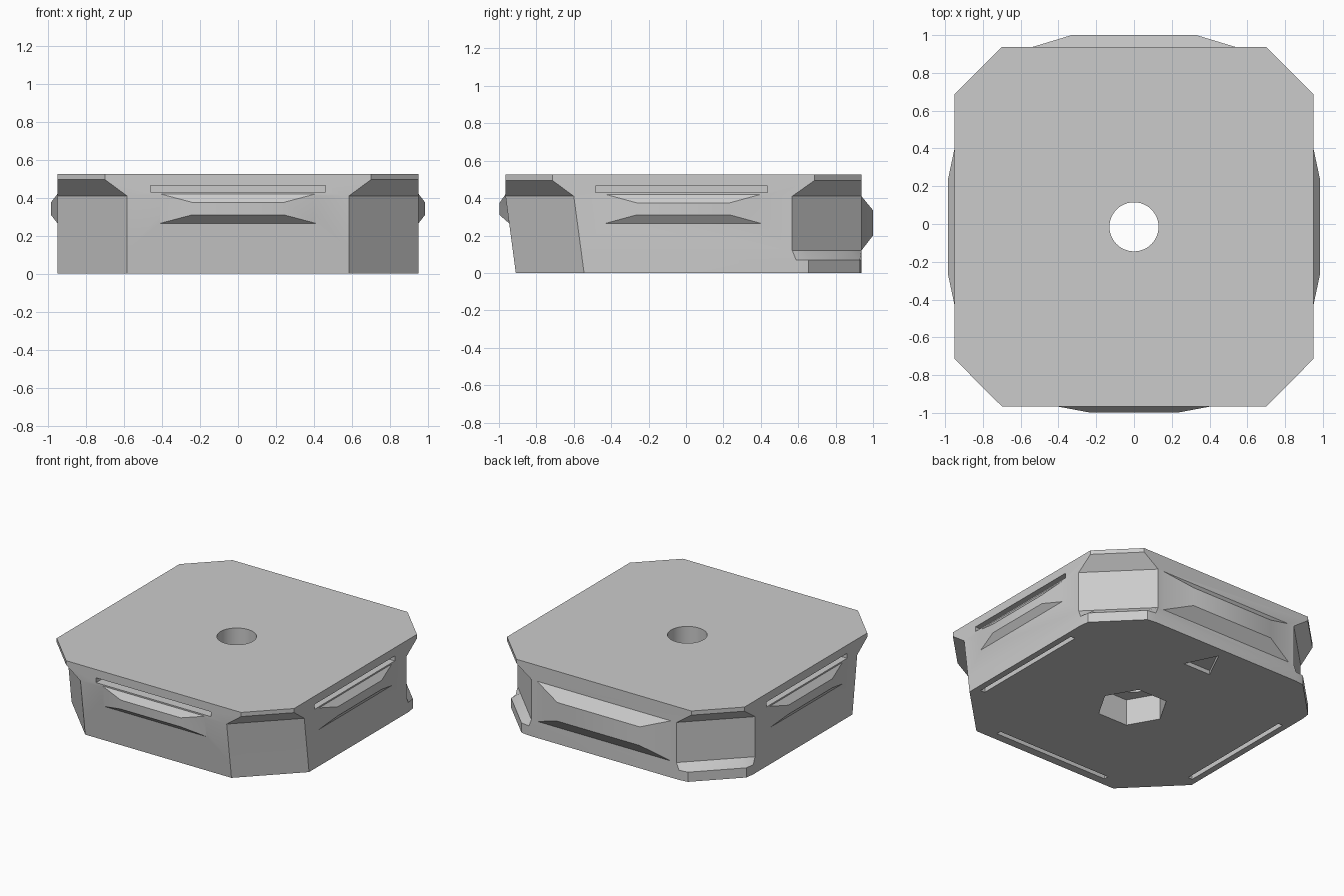
import bpy, bmesh, math

if "Cube" in bpy.data.objects:
    bpy.data.objects.remove(bpy.data.objects["Cube"])

GREY = bpy.data.materials.new("grey plastic")
GREY.diffuse_color = (0.6, 0.6, 0.6, 1)
GREY.use_nodes = True
GREY.node_tree.nodes["Principled BSDF"].inputs["Base Color"].default_value = GREY.diffuse_color


def make(name, rings):
    """Solid lofted through rings that have equal point counts."""
    bm = bmesh.new()
    loops = [[bm.verts.new(p) for p in ring] for ring in rings]
    n = len(loops[0])
    for a, b in zip(loops, loops[1:]):
        for i in range(n):
            j = (i + 1) % n
            bm.faces.new((a[i], a[j], b[j], b[i]))
    bm.faces.new(loops[0][::-1])
    bm.faces.new(loops[-1])
    bmesh.ops.recalc_face_normals(bm, faces=bm.faces)
    me = bpy.data.meshes.new(name)
    bm.to_mesh(me)
    bm.free()
    ob = bpy.data.objects.new(name, me)
    me.materials.append(GREY)
    bpy.context.collection.objects.link(ob)
    return ob


def box(name, x0, x1, y0, y1, z0, z1):
    return make(name, [[(x0, y0, z), (x1, y0, z), (x1, y1, z), (x0, y1, z)]
                       for z in (z0, z1)])


def prism(name, n, r, cy, z0, z1, sx=1.0):
    return make(name, [[(sx * r * math.cos(2 * math.pi * i / n),
                         cy + r * math.sin(2 * math.pi * i / n), z)
                        for i in range(n)] for z in (z0, z1)])


def combine(target, other, op):
    mod = target.modifiers.new(op, 'BOOLEAN')
    mod.operation, mod.object, mod.solver = op, other, 'EXACT'
    bpy.context.view_layer.objects.active = target
    bpy.ops.object.modifier_apply(modifier=mod.name)
    bpy.data.objects.remove(other)


# Body: stacked octagons with chamfered corners and a sloping front
X, BACK, FRONT, SLOPE = 0.95, 0.938, -0.965, 0.055


def octagon(z, front, c_front, c_back, round_back):
    pts = []
    for sx, y, sy, c, r in ((1, BACK, 1, c_back, round_back),
                            (-1, BACK, 1, c_back, round_back),
                            (-1, front, -1, c_front, 0.02),
                            (1, front, -1, c_front, 0.02)):
        # each chamfer has a small softened step at both ends
        k = r * 0.7
        corner = [(X, y - sy * (c + r)), (X - k * 0.25, y - sy * (c + k * 0.25 - k * 0.7)),
                  (X - c + k * 0.7 - k * 0.25, y - sy * k * 0.25), (X - c - r, y)]
        if r <= 0.02:  # plain sharp chamfer
            corner = [(X, y - sy * c), (X - c * .2, y - sy * c * .8),
                      (X - c * .8, y - sy * c * .2), (X - c, y)]
        corner = [(sx * px, py, z) for px, py in corner]
        pts += corner if sx * sy > 0 else corner[::-1]
    return pts


body = make("body", [
    octagon(0.0, FRONT + SLOPE, 0.365, 0.30, 0.05),
    octagon(0.07, FRONT + SLOPE * 0.83, 0.365, 0.30, 0.05),
    octagon(0.12, FRONT + SLOPE * 0.71, 0.365, 0.37, 0),
    octagon(0.41, FRONT, 0.365, 0.37, 0),
    octagon(0.495, FRONT, 0.25, 0.25, 0),
    octagon(0.525, FRONT, 0.25, 0.25, 0)])


# Raised grips: tapered pads on all four sides
def grip(place, base, w0, w1, z0, z1, z2, z3, out, low=0.0):
    rings = []
    for w, a, b, d, l in ((w0, z0, z3, -0.10, 0), (w0, z0, z3, 0, low), (w1, z1, z2, out, 0)):
        rings.append([place(u, base + d - (l if v == a else 0), v)
                      for u, v in ((-w, a), (w, a), (w, b), (-w, b))])
    combine(body, make("grip", rings), 'UNION')


CY = -0.015
grip(lambda u, d, z: (u, -d, z), -FRONT, 0.41, 0.24, 0.265, 0.31, 0.375, 0.42, 0.032, 0.019)
grip(lambda u, d, z: (u, d, z), BACK, 0.535, 0.33, 0.12, 0.20, 0.335, 0.41, 0.062)
for s in (1, -1):
    grip(lambda u, d, z: (s * d, u + CY, z), X, 0.415, 0.25, 0.265, 0.31, 0.375, 0.42, 0.035)

# Strap channels: a side slot meeting a slot in the underside
L = 0.46
channels = [box("side_slot", -L, L, -1.1, -0.815, 0.43, 0.465),
            box("under_slot", -L, L, -0.85, -0.815, -0.1, 0.45)]
for s in (1, -1):
    a, b, c = sorted((s * 0.87, s * 1.1)), sorted((s * 0.87, s * 0.905)), CY - 0.01
    channels += [box("side_slot", *a, c - L, c + L, 0.43, 0.465),
                 box("under_slot", *b, c - L, c + L, -0.1, 0.45)]

# Bolt hole, hexagonal nut pocket and triangular direction mark
channels += [prism("bolt_hole", 48, 0.13, CY, -0.1, 0.7),
             prism("nut_pocket", 6, 0.235, CY, -0.1, 0.19),
             make("direction_mark", [[(-0.11, 0.64, z), (0.11, 0.64, z), (0, 0.865, z)]
                                     for z in (-0.1, 0.03)])]
for cutter in channels:
    combine(body, cutter, 'DIFFERENCE')

# Sharp edges stay crisp, the bolt hole and soft corners are smooth
bpy.ops.object.select_all(action='DESELECT')
body.select_set(True)
bpy.context.view_layer.objects.active = body
bpy.ops.object.shade_smooth_by_angle(angle=math.radians(25))
